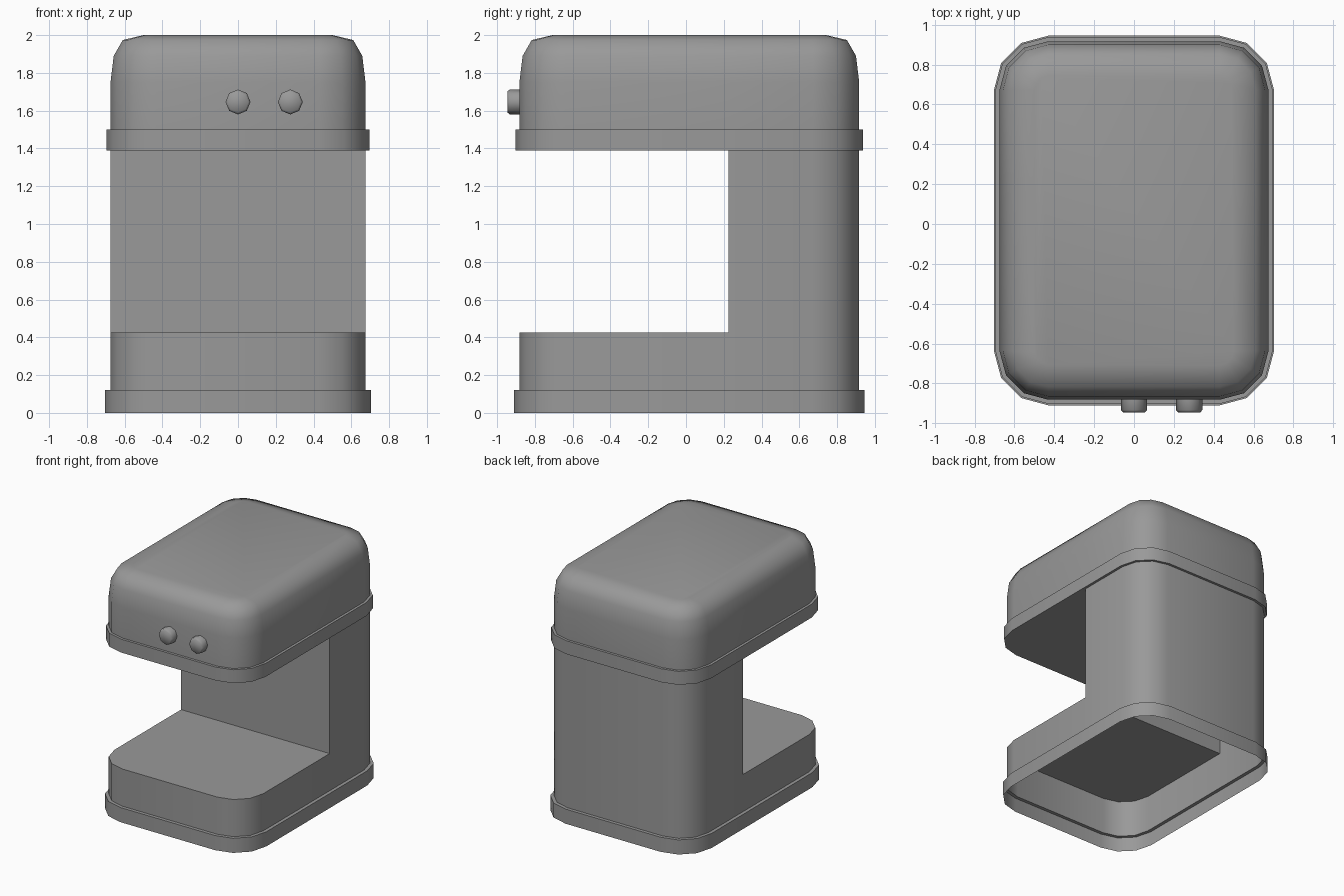
import bpy, bmesh, math

if "Cube" in bpy.data.objects:
    bpy.data.objects.remove(bpy.data.objects["Cube"])

SPLIT_Y = 0.225         # front wall of the column
REAR = list(range(10))              # outline indices behind the split
FRONT = list(range(9, 18)) + [0]    # outline indices in front of the split

grey = bpy.data.materials.new("dark_grey")
grey.diffuse_color = (0.32, 0.32, 0.32, 1)
grey.use_nodes = True
grey.node_tree.nodes["Principled BSDF"].inputs["Base Color"].default_value = grey.diffuse_color


def outline(r):
    """Rounded rectangle, counter-clockwise, with a point on each side at SPLIT_Y."""
    def arc(cx, cy, start):
        return [(cx + r * math.cos(math.radians(start + a)),
                 cy + r * math.sin(math.radians(start + a))) for a in (0, 30, 60, 90)]
    x = 0.43
    return ([(x + r, SPLIT_Y)] + arc(x, 0.672, 0) + arc(-x, 0.672, 90)
            + [(-x - r, SPLIT_Y)] + arc(-x, -0.637, 180) + arc(x, -0.637, 270))


def loop(bm, r, z):
    return [bm.verts.new((x, y, z)) for x, y in outline(r)]


def strip(bm, a, b, closed=True):
    n = len(a)
    for i in range(n if closed else n - 1):
        j = (i + 1) % n
        bm.faces.new((a[i], a[j], b[j], b[i]))


def stack(bm, profile):
    loops = [loop(bm, r, z) for r, z in profile]
    for a, b in zip(loops, loops[1:]):
        strip(bm, a, b)
    return loops


def finish(name, bm):
    mesh = bpy.data.meshes.new(name)
    bm.to_mesh(mesh)
    bm.free()
    mesh.materials.append(grey)
    ob = bpy.data.objects.new(name, mesh)
    bpy.context.collection.objects.link(ob)
    bpy.ops.object.select_all(action='DESELECT')
    ob.select_set(True)
    bpy.context.view_layer.objects.active = ob
    bpy.ops.object.shade_smooth_by_angle(angle=math.radians(60))
    return ob


BODY, SKIRT, BAND = 0.245, 0.273, 0.266

# Base: hollow skirt, step, tray walls and tray top
bm = bmesh.new()
loops = stack(bm, [(SKIRT, 0), (SKIRT, 0.12), (BODY, 0.12), (BODY, 0.425)])
bm.faces.new([loops[-1][i] for i in FRONT])
finish("base_tray", bm)

# Column: rear half of the body outline, closed by a flat front wall
bm = bmesh.new()
low, high = loop(bm, BODY, 0.425), loop(bm, BODY, 1.39)
strip(bm, [low[i] for i in REAR], [high[i] for i in REAR])
bmesh.ops.delete(bm, geom=[v for v in bm.verts if not v.link_faces], context='VERTS')
finish("column", bm)

# Head: trim band, walls, rounded top and flat underside
bm = bmesh.new()
loops = stack(bm, [(BAND, 1.39), (BAND, 1.5), (BODY, 1.5), (BODY, 1.75),
                   (0.228, 1.89), (0.18, 1.974), (0.07, 2.0)])
bm.faces.new(loops[-1])
bm.faces.new([loops[0][i] for i in reversed(FRONT)])
inner = loop(bm, BODY, 1.39)
strip(bm, [inner[i] for i in REAR], [loops[0][i] for i in REAR], closed=False)
bmesh.ops.delete(bm, geom=[v for v in bm.verts if not v.link_faces], context='VERTS')
finish("head", bm)

# Buttons: eight-sided knobs with a softly chamfered front
for name, x in (("button_middle", 0.0), ("button_right", 0.277)):
    bm = bmesh.new()
    rings = [[bm.verts.new((x + r * math.cos(k * math.pi / 4), y,
                            1.646 + r * math.sin(k * math.pi / 4))) for k in range(8)]
             for r, y in ((0.066, -0.87), (0.066, -0.934), (0.055, -0.946))]
    for a, b in zip(rings, rings[1:]):
        strip(bm, a, b)
    bm.faces.new(rings[-1])
    finish(name, bm)
